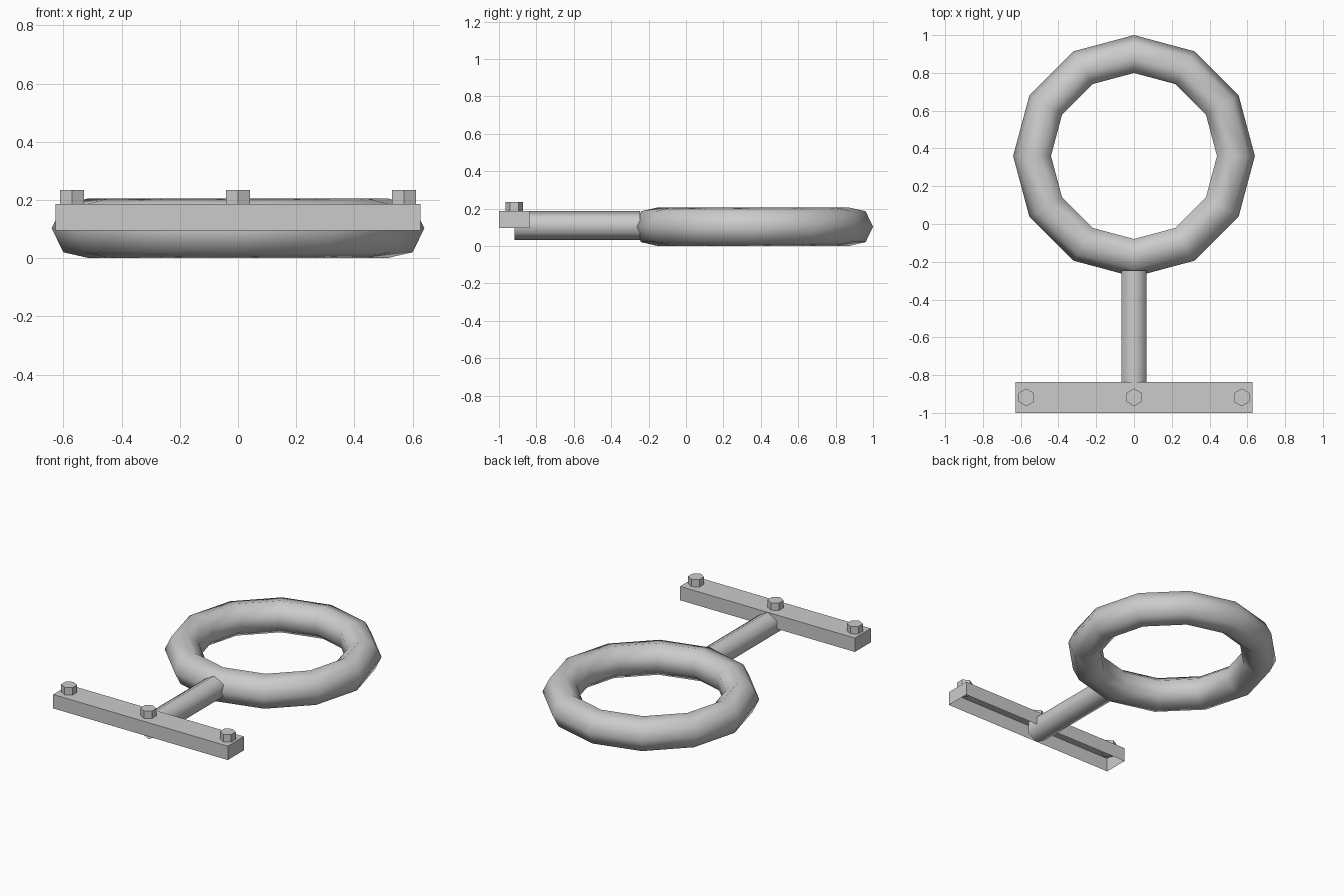
import bpy, bmesh
from math import pi

if "Cube" in bpy.data.objects:
    bpy.data.objects.remove(bpy.data.objects["Cube"])

BAR_Y = -0.918


def shade(smooth):
    for p in bpy.context.object.data.polygons:
        p.use_smooth = smooth


def hexagon(name, radius, depth, loc, rot=(0, 0, 0), fill='NGON', smooth=False):
    bpy.ops.mesh.primitive_cylinder_add(vertices=6, radius=radius, depth=depth,
                                        location=loc, rotation=rot, end_fill_type=fill)
    bpy.context.object.name = name
    shade(smooth)


# Ring: 12 segments, seven-sided tube
bpy.ops.mesh.primitive_torus_add(major_segments=12, minor_segments=7,
                                 major_radius=0.5345, minor_radius=0.1055,
                                 location=(0, 0.36, 0.103))
bpy.context.object.name = "ring"
shade(True)

# Stem: open hexagonal tube, points up and down, smooth shaded
y0, y1 = BAR_Y, -0.245
hexagon("stem", 0.077, y1 - y0, (0, (y0 + y1) / 2, 0.109), (pi / 2, 0, 0),
        fill='NOTHING', smooth=True)

# Mounting bar: box with an open underside
bpy.ops.mesh.primitive_cube_add(size=1, location=(0, BAR_Y, 0.141))
bar = bpy.context.object
bar.name = "mounting_bar"
bar.scale = (1.254, 0.164, 0.09)
bm = bmesh.new()
bm.from_mesh(bar.data)
bmesh.ops.delete(bm, geom=[f for f in bm.faces if f.normal.z < -0.5], context='FACES_ONLY')
bm.to_mesh(bar.data)
bm.free()

# Bolt heads along the bar
for i, x in enumerate((-0.57, 0, 0.57)):
    hexagon(f"bolt_{i + 1}", 0.047, 0.07, (x, BAR_Y, 0.199))
